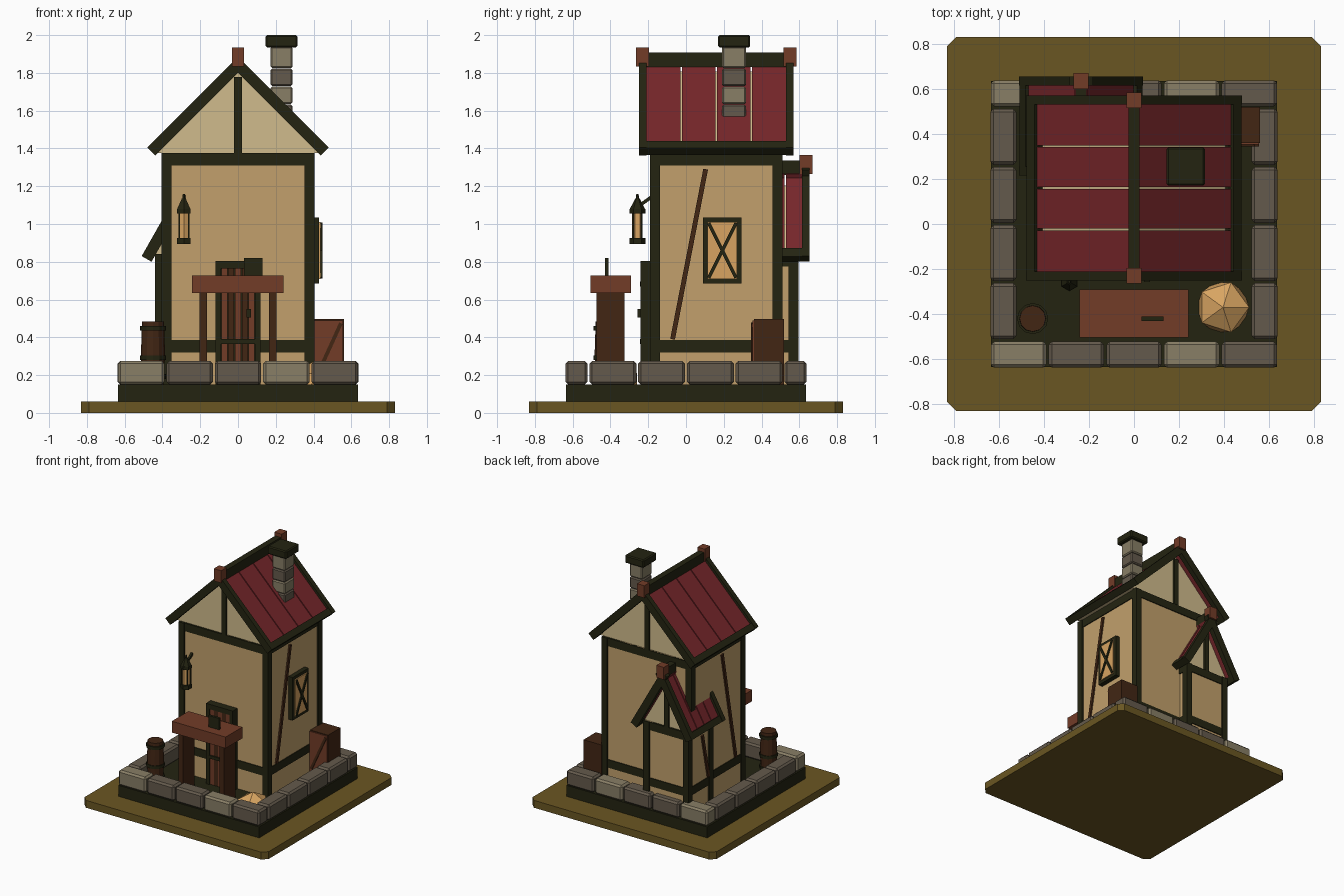
import bpy, bmesh, math
from mathutils import Matrix

if "Cube" in bpy.data.objects:
    bpy.data.objects.remove(bpy.data.objects["Cube"])


def material(name, r, g, b):
    m = bpy.data.materials.new(name)
    m.diffuse_color = [*(((c / 255 + 0.055) / 1.055) ** 2.4 for c in (r, g, b)), 1]
    m.use_nodes = True
    m.node_tree.nodes["Principled BSDF"].inputs["Base Color"].default_value = m.diffuse_color
    return m


GRASS = material("moss ground", 106, 86, 34)
TIMBER = material("dark timber", 36, 36, 17)
LIGHT = material("light stone", 136, 126, 102)
STONE = material("grey stone", 100, 90, 76)
PLASTER = material("wall plaster", 194, 160, 108)
GABLE = material("pale plaster", 208, 187, 140)
RED = material("red roof", 118, 38, 42)
WOOD = material("red brown wood", 114, 60, 39)
BROWN = material("deep brown wood", 66, 38, 20)
GLOW = material("amber", 216, 164, 97)


def finish(name, bm, mat, bevel=0):
    bmesh.ops.recalc_face_normals(bm, faces=bm.faces)
    me = bpy.data.meshes.new(name)
    bm.to_mesh(me)
    bm.free()
    me.materials.append(mat)
    ob = bpy.data.objects.new(name, me)
    bpy.context.collection.objects.link(ob)
    if bevel:
        mod = ob.modifiers.new("bevel", 'BEVEL')
        mod.width, mod.segments = bevel, 1
    return ob


def prism(name, pts, a, b, mat, axis='y', bevel=0):
    """Extrude a 2D outline from a to b along an axis."""
    place = {'x': lambda u, v, t: (t, u, v), 'y': lambda u, v, t: (u, t, v),
             'z': lambda u, v, t: (u, v, t)}[axis]
    bm = bmesh.new()
    lo = [bm.verts.new(place(u, v, a)) for u, v in pts]
    hi = [bm.verts.new(place(u, v, b)) for u, v in pts]
    bm.faces.new(lo)
    bm.faces.new(hi)
    for i in range(len(pts)):
        j = (i + 1) % len(pts)
        bm.faces.new((lo[i], lo[j], hi[j], hi[i]))
    return finish(name, bm, mat, bevel)


def box(name, x0, x1, y0, y1, z0, z1, mat, bevel=0):
    return prism(name, [(x0, y0), (x1, y0), (x1, y1), (x0, y1)], z0, z1, mat, 'z', bevel)


def bar(name, u0, v0, u1, v1, w, a, b, mat, axis):
    """Slanted bar between two points of a wall plane."""
    n = math.hypot(u1 - u0, v1 - v0)
    du, dv = (v1 - v0) / n * w / 2, -(u1 - u0) / n * w / 2
    prism(name, [(u0 - du, v0 - dv), (u0 + du, v0 + dv), (u1 + du, v1 + dv), (u1 - du, v1 - dv)],
          a, b, mat, axis)


def drum(name, x, y, z0, z1, r0, r1, mat, sides):
    bm = bmesh.new()
    bmesh.ops.create_cone(bm, cap_ends=True, segments=sides, radius1=r0, radius2=r1, depth=z1 - z0,
                          matrix=Matrix.Translation((x, y, (z0 + z1) / 2)))
    finish(name, bm, mat)


# ground plate and foundation
e, c = 0.83, 0.04
prism("ground_plate", [(-e + c, -e), (e - c, -e), (e, -e + c), (e, e - c),
                       (e - c, e), (-e + c, e), (-e, e - c), (-e, -e + c)], 0, 0.06, GRASS, 'z')
box("foundation", -0.635, 0.635, -0.635, 0.635, 0.06, 0.15, TIMBER)

# ring of stones
for i in range(5):
    x = -0.512 + i * 0.256
    for side, y in (("front", -0.58), ("back", 0.58)):
        box(f"{side}_stone", x - 0.123, x + 0.123, y - 0.058, y + 0.058, 0.15, 0.275,
            LIGHT if i in (0, 3) else STONE, 0.014)
for i in range(4):
    y = -0.387 + i * 0.258
    for side, x in (("left", -0.58), ("right", 0.58)):
        box(f"{side}_stone", x - 0.058, x + 0.058, y - 0.124, y + 0.124, 0.15, 0.275, STONE, 0.014)


def cottage(tag, cx, hw, y0, y1, zt, apex, eave, rw):
    """Timber framed body with a planked gable roof."""
    g, p = 0.012, 0.052
    box(tag + "_walls", cx - hw + g, cx + hw - g, y0 + g, y1 - g, 0.15, zt, PLASTER)
    for s in (-1, 1):
        xa, xb = sorted((cx + s * hw, cx + s * (hw - p)))
        for ya in (y0, y1 - p):
            box(tag + "_corner_post", xa, xb, ya, ya + p, 0.15, zt, TIMBER)
        xa, xb = sorted((cx + s * (hw - 0.005), cx + s * (hw - p)))
        for z in (0.32, zt - 0.065):
            box(tag + "_side_beam", xa, xb, y0 + p, y1 - p, z, z + 0.065, TIMBER)
        xa, xb = sorted((cx + s * (hw - 0.02), cx + s * hw))
        d = y1 - y0
        bar(tag + "_brace", y0 + 0.17 * d, 0.39, y0 + 0.42 * d, zt - 0.085, 0.025, xa, xb, BROWN, 'x')
    for ya in (y0 + 0.005, y1 - p):
        for z in (0.32, zt - 0.065):
            box(tag + "_end_beam", cx - hw + p, cx + hw - p, ya, ya + p - 0.005, z, z + 0.065, TIMBER)

    # roof measured along the slope (s) and below it (n)
    ang = math.atan2(apex - eave, rw)
    co, si = math.cos(ang), math.sin(ang)
    length = rw / co
    r0, r1 = y0 - 0.06, y1 + 0.06

    def slope(name, sgn, s0, s1, n0, n1, ya, yb, mat):
        pts = [(cx + sgn * (s * co - n * si), apex - s * si - n * co)
               for s, n in ((s0, n0), (s1, n0), (s1, n1), (s0, n1))]
        prism(tag + name, pts, ya, yb, mat)

    top = apex - 0.055 / co
    half = (top - zt) * co / si
    prism(tag + "_gable", [(cx - half, zt), (cx + half, zt), (cx, top)], y0 + 0.02, y1 - 0.02, GABLE)
    for ya in (y0 + 0.004, y1 - 0.034):
        box(tag + "_gable_post", cx - 0.02, cx + 0.02, ya, ya + 0.03, zt, top - 0.03, TIMBER)
    for sgn in (-1, 1):
        step = (r1 - r0 - 0.08) / 4
        for i in range(4):
            ya = r0 + 0.04 + i * step
            slope("_roof_plank", sgn, 0.03, length - 0.02, 0.02, 0.05,
                  ya + (0.004 if i else 0), ya + step - (0.004 if i < 3 else 0), RED)
        for ya in (r0, r1 - 0.04):
            slope("_rafter", sgn, 0, length, 0, 0.06, ya, ya + 0.04, TIMBER)
        slope("_eave_beam", sgn, length - 0.05, length, 0.003, 0.057, r0 + 0.04, r1 - 0.04, TIMBER)
    box(tag + "_ridge_beam", cx - 0.025, cx + 0.025, r0, r1, apex - 0.055, apex + 0.022, TIMBER)
    for ya in (r0 - 0.015, r1 - 0.055):
        box(tag + "_ridge_block", cx - 0.033, cx + 0.033, ya, ya + 0.07, apex - 0.05, apex + 0.05, WOOD)


cottage("house", 0, 0.405, -0.19, 0.51, 1.375, 1.885, 1.405, 0.48)
cottage("annex", -0.235, 0.205, 0.275, 0.595, 0.84, 1.315, 0.83, 0.275)

# chimney
for i, (z, m) in enumerate(((1.5, STONE), (1.635, LIGHT), (1.73, STONE), (1.825, LIGHT))):
    top = (1.632, 1.727, 1.822, 1.94)[i]
    box("chimney_block", 0.173, 0.288, 0.19, 0.318, z, top, m, 0.008)
box("chimney_cap", 0.145, 0.315, 0.17, 0.34, 1.935, 2.0, TIMBER, 0.008)

# door
for x in (-0.12, 0.09):
    box("door_jamb", x, x + 0.03, -0.24, -0.18, 0.15, 0.805, TIMBER)
box("door_lintel", -0.12, 0.12, -0.24, -0.18, 0.765, 0.805, TIMBER)
box("door_back", -0.09, 0.09, -0.205, -0.18, 0.15, 0.765, TIMBER)
for i in range(5):
    x = -0.088 + i * 0.036
    box("door_plank", x, x + 0.032, -0.232, -0.2, 0.15, 0.765, BROWN if i % 2 else WOOD)
for z in (0.365, 0.67):
    box("door_strap", -0.09, 0.09, -0.243, -0.23, z, z + 0.025, TIMBER)
box("door_handle", 0.045, 0.07, -0.258, -0.23, 0.505, 0.55, TIMBER)

# window on the right wall
box("window_pane", 0.39, 0.438, 0.115, 0.27, 0.71, 1.01, GLOW)
for y in (0.09, 0.265):
    box("window_stile", 0.39, 0.43, y, y + 0.03, 0.685, 1.035, TIMBER)
for z in (0.685, 1.005):
    box("window_rail", 0.39, 0.43, 0.12, 0.265, z, z + 0.03, TIMBER)
for a, b in ((0.12, 0.265), (0.265, 0.12)):
    bar("window_cross_bar", a, 0.715, b, 1.005, 0.018, 0.437, 0.447, TIMBER, 'x')

# table with a small standing board
box("table_top", -0.243, 0.242, -0.505, -0.29, 0.635, 0.727, WOOD)
for x in (-0.205, 0.165):
    box("table_leg", x, x + 0.04, -0.475, -0.325, 0.15, 0.635, BROWN)
box("standing_board", 0.033, 0.13, -0.43, -0.41, 0.727, 0.82, TIMBER)

# barrel
drum("barrel_lower", -0.45, -0.42, 0.15, 0.31, 0.056, 0.064, BROWN, 12)
drum("barrel_upper", -0.45, -0.42, 0.31, 0.485, 0.064, 0.058, BROWN, 12)
for z in (0.18, 0.28, 0.435):
    drum("barrel_hoop", -0.45, -0.42, z, z + 0.025, 0.069, 0.069, TIMBER, 12)

# crate with slats on its front
box("crate", 0.40, 0.56, 0.36, 0.52, 0.15, 0.497, BROWN)
box("crate_front", 0.40, 0.555, 0.352, 0.36, 0.155, 0.49, WOOD)
bar("crate_diagonal", 0.415, 0.19, 0.545, 0.475, 0.02, 0.345, 0.353, BROWN, 'y')

# straw heap
bm = bmesh.new()
bmesh.ops.create_icosphere(bm, subdivisions=1, radius=0.13,
                           matrix=Matrix.Translation((0.395, -0.37, 0.16))
                           @ Matrix.Diagonal((1, 1, 0.85, 1)))
bmesh.ops.bisect_plane(bm, geom=bm.verts[:] + bm.edges[:] + bm.faces[:],
                       plane_co=(0, 0, 0.145), plane_no=(0, 0, -1), clear_outer=True)
finish("straw_heap", bm, GLOW)

# hanging lantern
lx, ly = -0.287, -0.257
drum("lantern_base", lx, ly, 0.893, 0.925, 0.042, 0.042, TIMBER, 6)
drum("lantern_glass", lx, ly, 0.925, 1.06, 0.028, 0.028, GLOW, 6)
for sx in (-1, 1):
    for sy in (-1, 1):
        x, y = lx + sx * 0.025, ly + sy * 0.022
        box("lantern_post", x - 0.004, x + 0.004, y - 0.004, y + 0.004, 0.92, 1.06, TIMBER)
drum("lantern_rim", lx, ly, 1.055, 1.08, 0.042, 0.042, TIMBER, 6)
drum("lantern_cap", lx, ly, 1.08, 1.135, 0.04, 0.012, TIMBER, 6)
drum("lantern_tip", lx, ly, 1.12, 1.16, 0.01, 0.006, TIMBER, 6)
bar("lantern_arm", ly, 1.09, -0.18, 1.145, 0.018, lx - 0.008, lx + 0.008, TIMBER, 'x')
